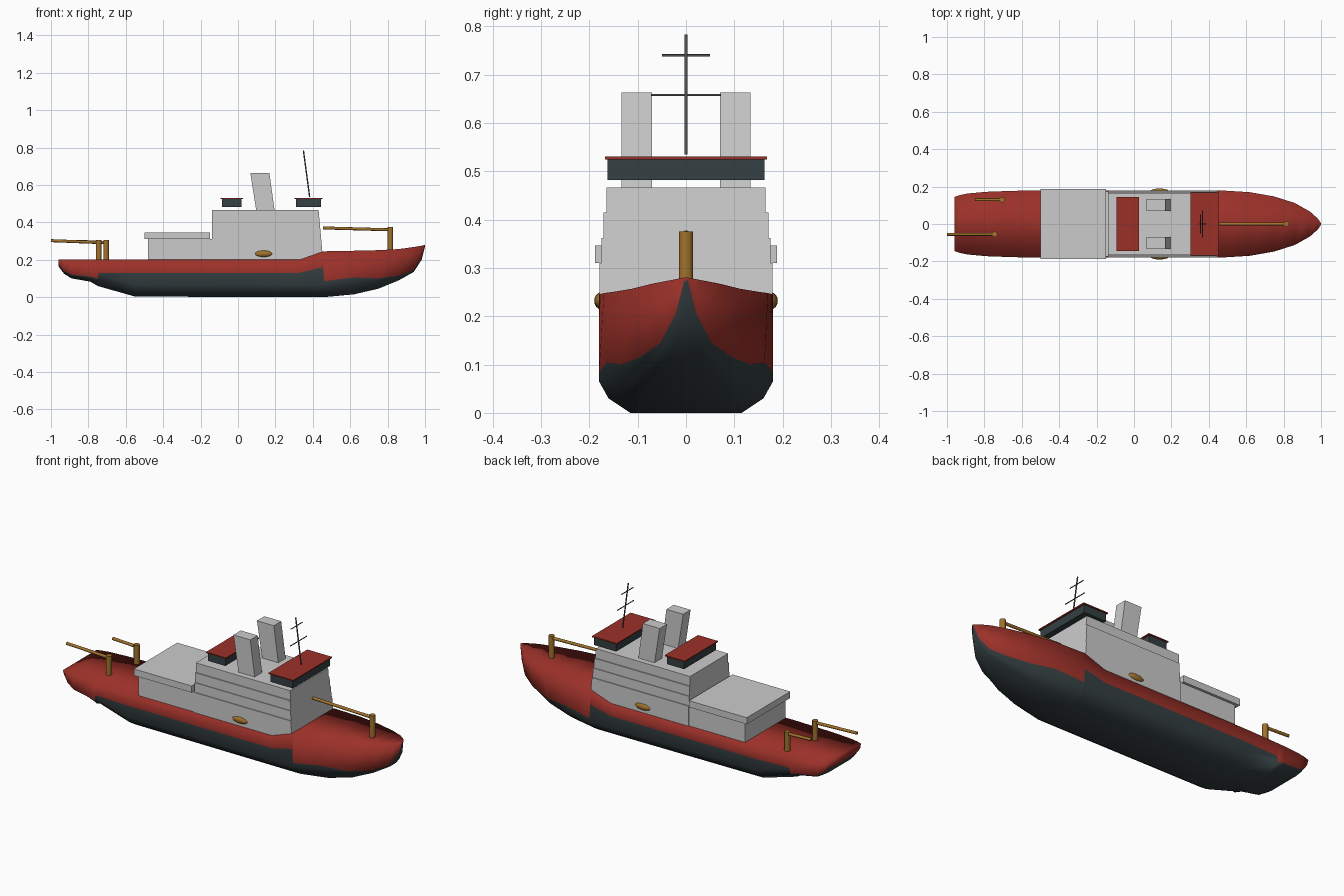
import bpy, bmesh
from mathutils import Vector

if "Cube" in bpy.data.objects:
    bpy.data.objects.remove(bpy.data.objects["Cube"])


def paint(name, rgb):
    m = bpy.data.materials.new(name)
    m.diffuse_color = (*rgb, 1)
    m.use_nodes = True
    m.node_tree.nodes["Principled BSDF"].inputs["Base Color"].default_value = m.diffuse_color
    return m


RED = paint("red_paint", (0.33, 0.03, 0.022))
DARK = paint("dark_paint", (0.035, 0.05, 0.055))
ORANGE = paint("orange_paint", (0.36, 0.17, 0.025))
STEEL = paint("steel", (0.08, 0.09, 0.095))


def finish(name, bm, mats=(), smooth=False):
    bmesh.ops.recalc_face_normals(bm, faces=bm.faces)
    for f in bm.faces:
        f.smooth = smooth
    me = bpy.data.meshes.new(name)
    bm.to_mesh(me)
    bm.free()
    for m in mats:
        me.materials.append(m)
    ob = bpy.data.objects.new(name, me)
    bpy.context.collection.objects.link(ob)
    return ob


def prism(name, profile, y0, y1, mat=None):
    """Side profile (x, z) extruded across the ship."""
    bm = bmesh.new()
    a = [bm.verts.new((x, y0, z)) for x, z in profile]
    b = [bm.verts.new((x, y1, z)) for x, z in profile]
    n = len(profile)
    bm.faces.new(a)
    bm.faces.new(b[::-1])
    for i in range(n):
        j = (i + 1) % n
        bm.faces.new((a[i], b[i], b[j], a[j]))
    return finish(name, bm, [mat] if mat else [])


def block(name, x0, x1, z0, z1, w, mat=None):
    return prism(name, [(x0, z0), (x1, z0), (x1, z1), (x0, z1)], -w, w, mat)


def rod(name, p, q, r, mat, sides=12):
    p, q = Vector(p), Vector(q)
    bm = bmesh.new()
    bmesh.ops.create_cone(bm, cap_ends=True, segments=sides, radius1=r, radius2=r, depth=(q - p).length)
    ob = finish(name, bm, [mat], True)
    ob.location = (p + q) / 2
    ob.rotation_mode = 'QUATERNION'
    ob.rotation_quaternion = (q - p).to_track_quat('Z', 'Y')
    for f in ob.data.polygons:
        f.use_smooth = len(f.vertices) == 4
    return ob


# Hull stations: x, keel z, paint line z, deck z, half width, bottom fullness
stations = [
    (-0.96, 0.165, 0.175, 0.20, 0.145, 0.90),
    (-0.93, 0.125, 0.14, 0.20, 0.155, 0.92),
    (-0.89, 0.10, 0.12, 0.20, 0.163, 0.94),
    (-0.79, 0.083, 0.11, 0.20, 0.172, 0.96),
    (-0.75, 0.06, 0.10, 0.20, 0.174, 0.97),
    (-0.745, 0.058, 0.13, 0.20, 0.174, 0.97),
    (-0.55, 0.003, 0.13, 0.20, 0.18, 1),
    (0.33, 0.0, 0.13, 0.20, 0.18, 1),
    (0.455, 0.0, 0.16, 0.244, 0.18, 1),
    (0.46, 0.0, 0.085, 0.245, 0.18, 1),
    (0.62, 0.015, 0.105, 0.248, 0.17, 0.93),
    (0.75, 0.045, 0.10, 0.251, 0.147, 0.86),
    (0.86, 0.09, 0.115, 0.257, 0.112, 0.76),
    (0.94, 0.135, 0.145, 0.268, 0.067, 0.65),
    (0.982, 0.20, 0.206, 0.275, 0.03, 0.5),
    (1.0, 0.272, 0.275, 0.28, 0.004, 0.8),
]
bm = bmesh.new()
rings = []
for x, k, wl, top, w, b in stations:
    h = min(0.065, (wl - k) * 0.8)
    half = [(w, top), (w * (0.4 + 0.6 * b), wl), (w * b, k + h),
            (w * b * 0.89, k + h * 0.46), (w * b * 0.64, k)]
    pts = half + [(-y, z) for y, z in reversed(half)]
    rings.append([bm.verts.new((x, y, z)) for y, z in pts])
for r, s in zip(rings, rings[1:]):
    for i in range(10):
        j = (i + 1) % 10
        f = bm.faces.new((r[i], r[j], s[j], s[i]))
        f.material_index = 0 if i in (0, 8, 9) else 1
bm.faces.new(rings[0])
bm.faces.new(rings[-1])
finish("hull", bm, [RED, DARK], True)

# Aft cabin with overhanging roof
block("aft_cabin", -0.48, -0.13, 0.19, 0.31, 0.174)
block("aft_cabin_roof", -0.50, -0.15, 0.31, 0.346, 0.188)

# Main deckhouse in stepped tiers with a raked front
tiers = [(0.19, 0.31, 0.1795), (0.31, 0.362, 0.175), (0.362, 0.415, 0.171), (0.415, 0.467, 0.165)]
for n, (z0, z1, w) in enumerate(tiers):
    f0, f1 = [0.453 - (z - 0.22) * 0.09 for z in (z0, z1)]
    prism(f"deckhouse_tier_{n + 1}", [(-0.14, z0), (f0, z0), (f1, z1), (-0.14, z1)], -w, w)

# Window bands with red roofs
for name, x0, x1, w in (("bridge", 0.31, 0.445, 0.162), ("aft_lookout", -0.085, 0.02, 0.138)):
    block(name, x0, x1, 0.482, 0.525, w, DARK)
    block(name + "_roof", x0 - 0.008, x1 + 0.008, 0.525, 0.531, w + 0.006, RED)

# Twin raked funnels
for side, y0, y1 in (("left", 0.07, 0.134), ("right", -0.134, -0.07)):
    prism(f"funnel_{side}", [(0.098, 0.46), (0.196, 0.46), (0.168, 0.663), (0.066, 0.663)], y0, y1)

# Mast and crossbars
rod("mast", (0.383, 0, 0.535), (0.35, 0, 0.783), 0.0035, STEEL, 8)
for z, w in ((0.658, 0.072), (0.74, 0.05)):
    x = 0.383 - (z - 0.535) * 0.133
    rod("mast_crossbar", (x, -w, z), (x, w, z), 0.0025, STEEL, 8)

# Lifeboats
for side in (-1, 1):
    bm = bmesh.new()
    bmesh.ops.create_uvsphere(bm, u_segments=12, v_segments=8, radius=1)
    for v in bm.verts:
        v.co = (0.137 + v.co.x * 0.05, side * 0.175 + v.co.y * 0.015, 0.232 + v.co.z * 0.018)
    finish("lifeboat", bm, [ORANGE], True)

# Deck cranes: post x, y, base z, top z, boom tip x, boom z at post and tip
cranes = [
    ("bow_crane", 0.815, 0.0, 0.245, 0.375, 0.455, 0.36, 0.37),
    ("stern_crane_right", -0.745, -0.055, 0.19, 0.305, -1.0, 0.292, 0.302),
    ("stern_crane_left", -0.705, 0.13, 0.19, 0.305, -0.85, 0.292, 0.298),
]
for name, x, y, z0, z1, tip, b0, b1 in cranes:
    rod(name + "_post", (x, y, z0), (x, y, z1), 0.015, ORANGE)
    rod(name + "_boom", (x, y, b0), (tip, y, b1), 0.008, ORANGE)
